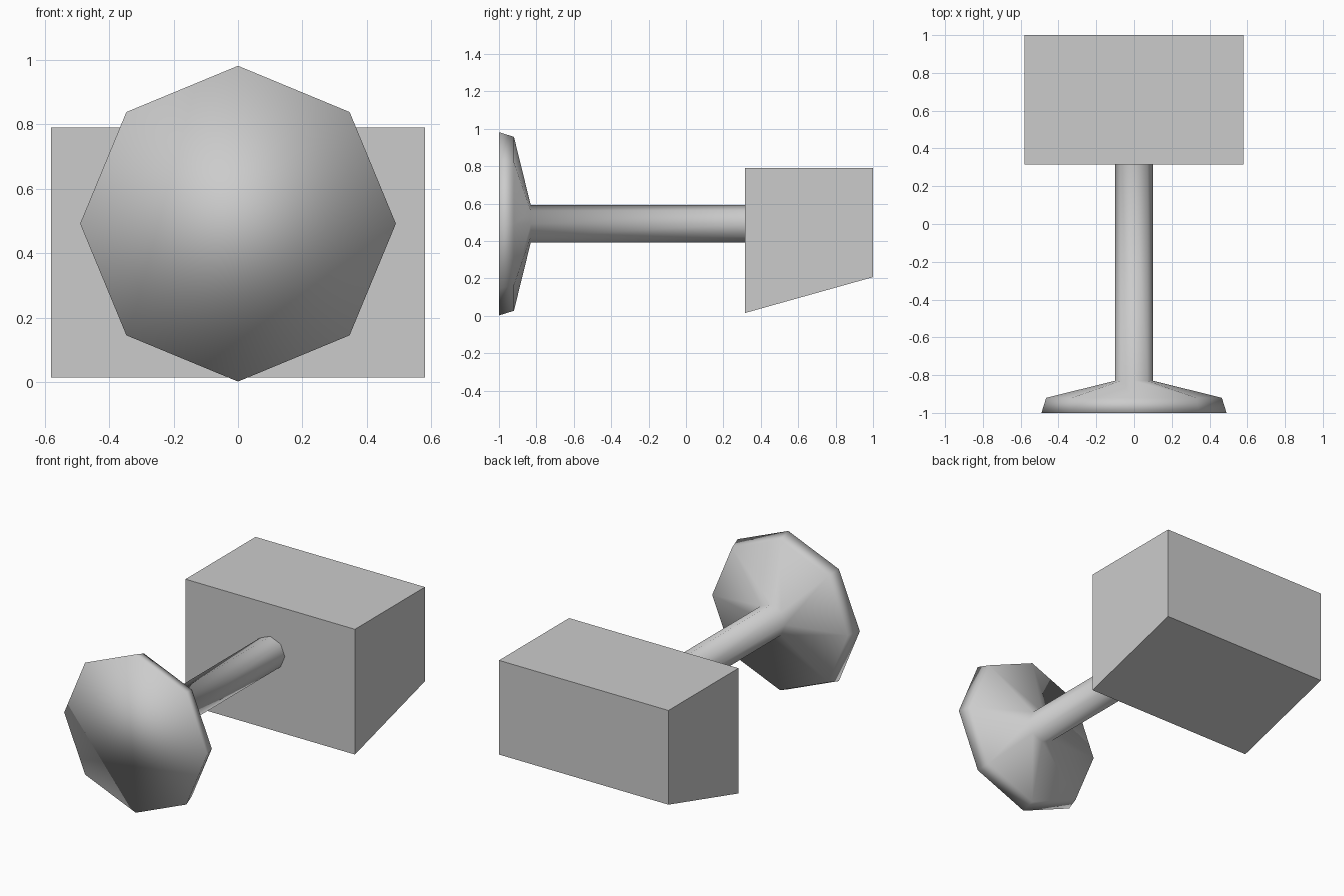
import bpy, bmesh
from math import sin, cos, pi

if "Cube" in bpy.data.objects:
    bpy.data.objects.remove(bpy.data.objects["Cube"])


def make_object(name, bm, smooth):
    bmesh.ops.recalc_face_normals(bm, faces=bm.faces)
    mesh = bpy.data.meshes.new(name)
    bm.to_mesh(mesh)
    bm.free()
    for p in mesh.polygons:
        p.use_smooth = smooth
    obj = bpy.data.objects.new(name, mesh)
    bpy.context.collection.objects.link(obj)
    return obj


# Eight-sided disc and stem, lofted along y from (y, radius) rings
SIDES, AXIS_Z = 8, 0.492
profile = [(-1.0, 0.49), (-0.92, 0.465), (-0.83, 0.1), (0.315, 0.1)]
bm = bmesh.new()
rings = []
for y, r in profile:
    angles = [2 * pi * i / SIDES for i in range(SIDES)]
    rings.append([bm.verts.new((r * cos(a), y, AXIS_Z + r * sin(a))) for a in angles])
for a, b in zip(rings, rings[1:]):
    for i in range(SIDES):
        j = (i + 1) % SIDES
        bm.faces.new((a[i], a[j], b[j], b[i]))
bm.faces.new(rings[0])
make_object("disc_and_stem", bm, True)

# Block with a sloping underside, extruded across x from its side outline
outline = [(0.315, 0.015), (1.0, 0.207), (1.0, 0.79), (0.315, 0.79)]
bm = bmesh.new()
side = bm.faces.new([bm.verts.new((-0.58, y, z)) for y, z in outline])
ext = bmesh.ops.extrude_face_region(bm, geom=[side], use_keep_orig=True)
new_verts = [g for g in ext["geom"] if isinstance(g, bmesh.types.BMVert)]
bmesh.ops.translate(bm, verts=new_verts, vec=(1.16, 0, 0))
make_object("mounting_block", bm, False)
